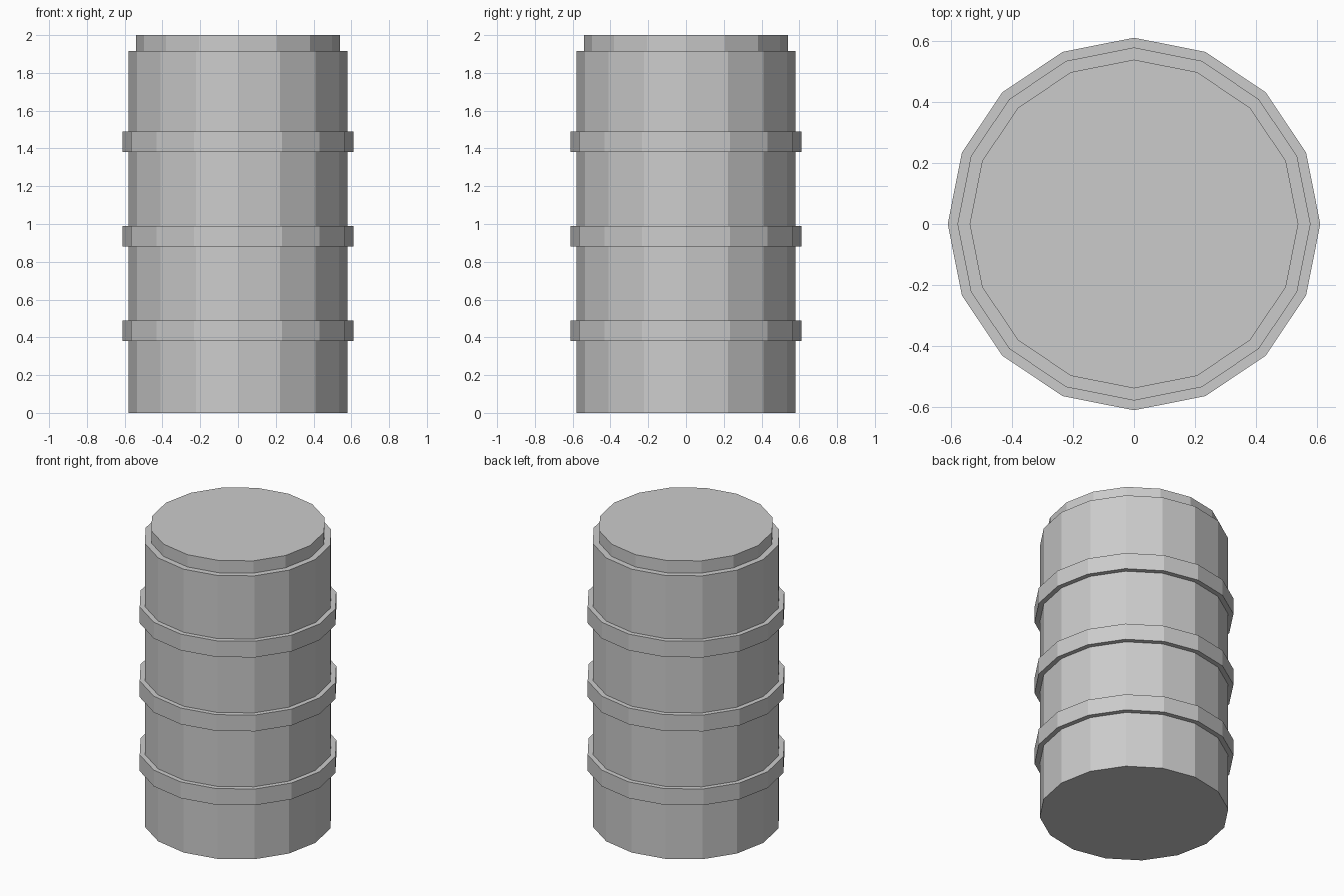
import bpy, bmesh
from math import sin, cos, pi

if "Cube" in bpy.data.objects:
    bpy.data.objects.remove(bpy.data.objects["Cube"])

SIDES = 16


def lathe(name, profile, ring=False):
    """Turn (radius, z) points around z: a capped solid, or a closed ring."""
    bm = bmesh.new()
    loops = [[bm.verts.new((r * cos(2 * pi * i / SIDES), r * sin(2 * pi * i / SIDES), z))
              for i in range(SIDES)] for r, z in profile]
    pairs = list(zip(loops, loops[1:]))
    if ring:
        pairs.append((loops[-1], loops[0]))
    else:
        bm.faces.new(loops[0])
        bm.faces.new(loops[-1])
    for a, b in pairs:
        for i in range(SIDES):
            j = (i + 1) % SIDES
            bm.faces.new((a[i], a[j], b[j], b[i]))
    bmesh.ops.recalc_face_normals(bm, faces=bm.faces)
    mesh = bpy.data.meshes.new(name)
    bm.to_mesh(mesh)
    bm.free()
    obj = bpy.data.objects.new(name, mesh)
    bpy.context.collection.objects.link(obj)
    return obj


# barrel body with the stepped-in lid
lathe("barrel_body", [(0.58, 0), (0.58, 1.917), (0.54, 1.917), (0.54, 2.0)])

# three raised hoops
for n, z in enumerate((0.38, 0.88, 1.38), 1):
    lathe(f"hoop_{n}", [(0.575, z), (0.612, z), (0.612, z + 0.11), (0.575, z + 0.11)], ring=True)
